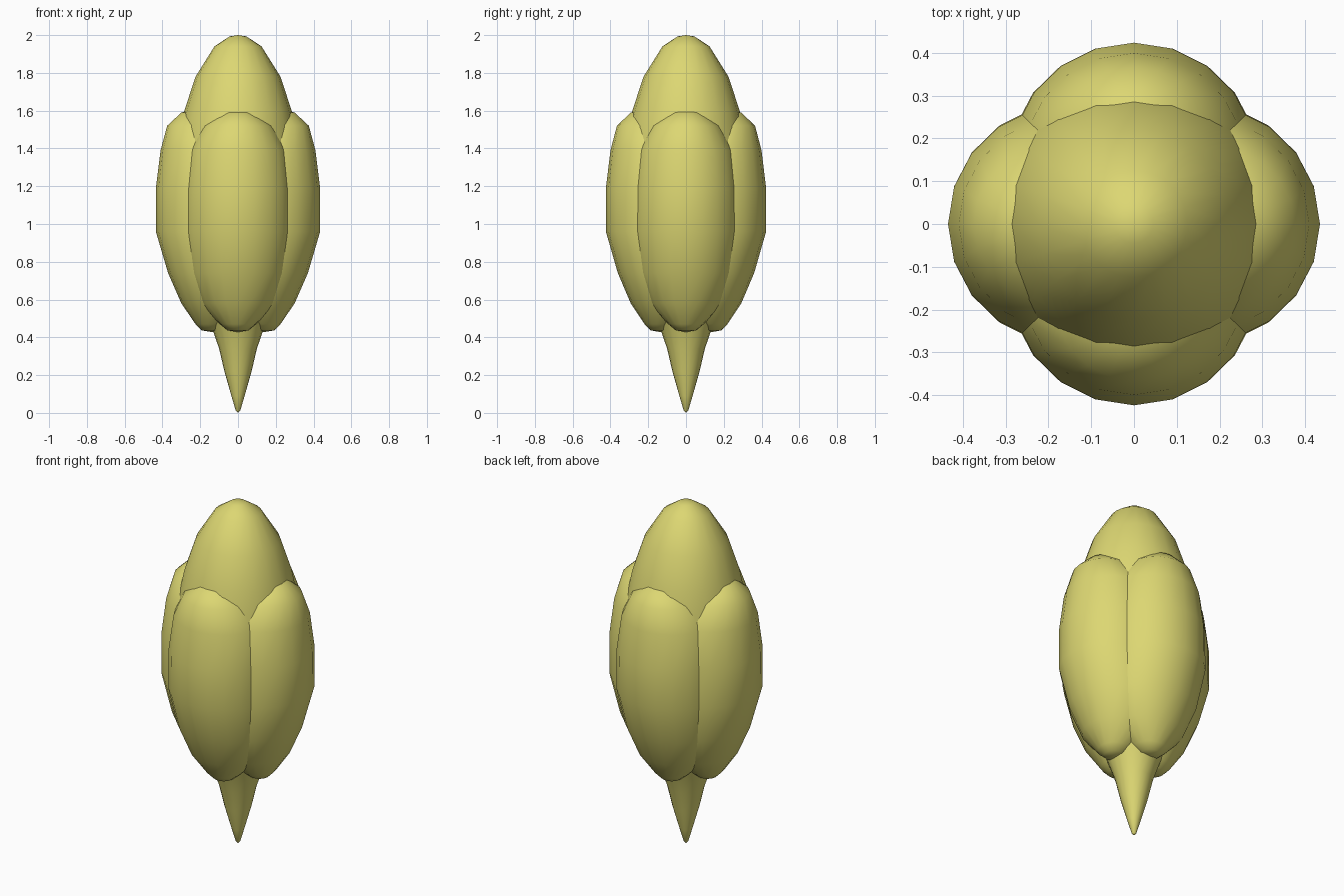
import bpy, bmesh, math
from mathutils import Matrix

if "Cube" in bpy.data.objects:
    bpy.data.objects.remove(bpy.data.objects["Cube"])

green = bpy.data.materials.new("yellow_green")
green.diffuse_color = (0.72, 0.68, 0.17, 1)
green.use_nodes = True
green.node_tree.nodes["Principled BSDF"].inputs["Base Color"].default_value = green.diffuse_color


def ring_stack(name, rings, bottom, top, segments=20):
    """Smooth closed skin through (offset, radius, z) rings, capped by two poles."""
    bm = bmesh.new()
    loops = []
    for offset, r, z in rings:
        loops.append([bm.verts.new((offset + r * math.cos(2 * math.pi * i / segments),
                                    r * math.sin(2 * math.pi * i / segments), z))
                      for i in range(segments)])
    low = bm.verts.new((bottom[0], 0, bottom[1]))
    high = bm.verts.new((top[0], 0, top[1]))
    for i in range(segments):
        j = (i + 1) % segments
        bm.faces.new((low, loops[0][j], loops[0][i]))
        bm.faces.new((high, loops[-1][i], loops[-1][j]))
        for a, b in zip(loops, loops[1:]):
            bm.faces.new((a[i], a[j], b[j], b[i]))
    bmesh.ops.recalc_face_normals(bm, faces=bm.faces)
    mesh = bpy.data.meshes.new(name)
    bm.to_mesh(mesh)
    bm.free()
    mesh.materials.append(green)
    mesh.polygons.foreach_set("use_smooth", [True] * len(mesh.polygons))
    ob = bpy.data.objects.new(name, mesh)
    bpy.context.collection.objects.link(ob)
    return ob


# Central bud with pointed stem below and rounded crown above
core_profile = [(0.012, 0.012), (0.035, 0.09), (0.072, 0.22), (0.1, 0.34), (0.138, 0.45),
                (0.195, 0.6), (0.26, 0.78), (0.315, 1.0), (0.335, 1.2), (0.325, 1.4),
                (0.284, 1.6), (0.225, 1.78), (0.125, 1.94), (0.045, 1.993)]
ring_stack("bud_core", [(0, r, z) for r, z in core_profile], (0, 0), (0, 2.0))

# Four swollen petals around the core: offset from axis, radius, height
petal_rings = [(0.137, 0.055, 0.437), (0.13, 0.095, 0.47), (0.095, 0.205, 0.58),
               (0.1, 0.27, 0.74), (0.143, 0.292, 0.96), (0.147, 0.288, 1.19),
               (0.15, 0.26, 1.39), (0.19, 0.185, 1.52), (0.21, 0.09, 1.59)]
for k, name in enumerate(("petal_right", "petal_back", "petal_left", "petal_front")):
    petal = ring_stack(name, petal_rings, (0.14, 0.428), (0.21, 1.61))
    petal.data.transform(Matrix.Diagonal((1, 0.975, 1, 1)) @ Matrix.Rotation(k * math.pi / 2, 4, 'Z'))
